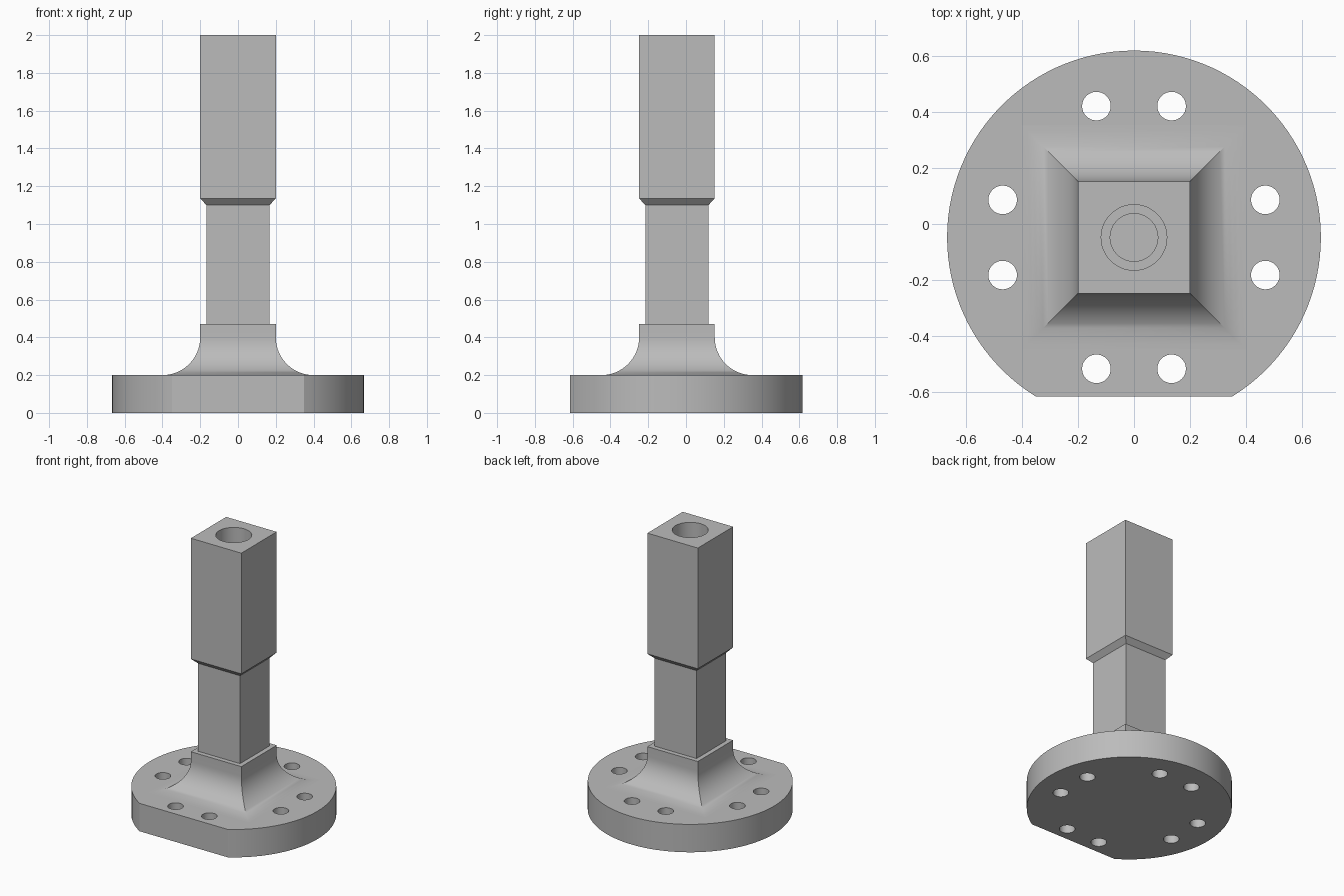
import bpy, bmesh
from math import sin, cos, pi, asin, radians

cube = bpy.data.objects.get("Cube")
if cube:
    bpy.data.objects.remove(cube, do_unlink=True)

CY = -0.048          # shared axis of plate and column
PLATE_R, PLATE_H, FLAT = 0.666, 0.2, 0.567

steel = bpy.data.materials.new("plain_grey")
steel.use_nodes = True
grey = (0.5, 0.5, 0.5, 1)
steel.diffuse_color = grey
steel.node_tree.nodes["Principled BSDF"].inputs["Base Color"].default_value = grey


def loft(name, rings):
    """Solid skinned through equal-length rings of points, capped at both ends."""
    bm = bmesh.new()
    loops = [[bm.verts.new(p) for p in ring] for ring in rings]
    n = len(loops[0])
    for a, b in zip(loops, loops[1:]):
        for i in range(n):
            j = (i + 1) % n
            bm.faces.new((a[i], a[j], b[j], b[i]))
    bm.faces.new(loops[0][::-1])
    bm.faces.new(loops[-1])
    bmesh.ops.recalc_face_normals(bm, faces=bm.faces)
    mesh = bpy.data.meshes.new(name)
    bm.to_mesh(mesh)
    bm.free()
    obj = bpy.data.objects.new(name, mesh)
    obj.data.materials.append(steel)
    bpy.context.collection.objects.link(obj)
    return obj


def circle(r, z, x=0, y=CY, n=48):
    return [(x + r * cos(2 * pi * i / n), y + r * sin(2 * pi * i / n), z) for i in range(n)]


def square(h, z):
    return [(sx * h, CY + sy * h, z) for sx, sy in ((-1, -1), (1, -1), (1, 1), (-1, 1))]


def activate(obj):
    bpy.ops.object.select_all(action='DESELECT')
    obj.select_set(True)
    bpy.context.view_layer.objects.active = obj


def drill(obj, cutter):
    cutter.hide_render = True
    mod = obj.modifiers.new("drill", 'BOOLEAN')
    mod.operation, mod.solver, mod.object = 'DIFFERENCE', 'EXACT', cutter
    activate(obj)
    bpy.ops.object.modifier_apply(modifier=mod.name)
    bpy.data.objects.remove(cutter, do_unlink=True)


# Round base plate with one flat on the front
start = -asin(FLAT / PLATE_R)
sweep = pi - 2 * start
arc = [start + sweep * i / 96 for i in range(97)]
plate = loft("base_plate", [[(PLATE_R * cos(a), CY + PLATE_R * sin(a), z) for a in arc]
                            for z in (0, PLATE_H)])

# Eight bolt holes, in pairs on each side
for u, v in ((0.134, 0.468), (0.468, 0.134)):
    for sx in (-1, 1):
        for sy in (-1, 1):
            drill(plate, loft("bolt_cutter", [circle(0.051, z, sx * u, CY + sy * v, 32)
                                              for z in (-0.1, 0.3)]))

# Square column: concave flared foot, narrow neck, chamfer, thick head
flare = [(0.4 - 0.2 * sin(t), 0.4 - 0.2 * cos(t))
         for t in (i * pi / 32 for i in range(17))]
profile = [(0.4, 0.19)] + flare + [(0.2, 0.47), (0.167, 0.47), (0.167, 1.1),
                                   (0.2, 1.135), (0.2, 2.0)]
column = loft("square_column", [square(h, z) for h, z in profile])

# Stepped blind bore from the top
bore = [(0.085, 0.8), (0.085, 1.3), (0.117, 1.3), (0.117, 2.1)]
drill(column, loft("bore_cutter", [circle(r, z) for r, z in bore]))

for part in (plate, column):
    activate(part)
    bpy.ops.object.shade_smooth_by_angle(angle=radians(30))
